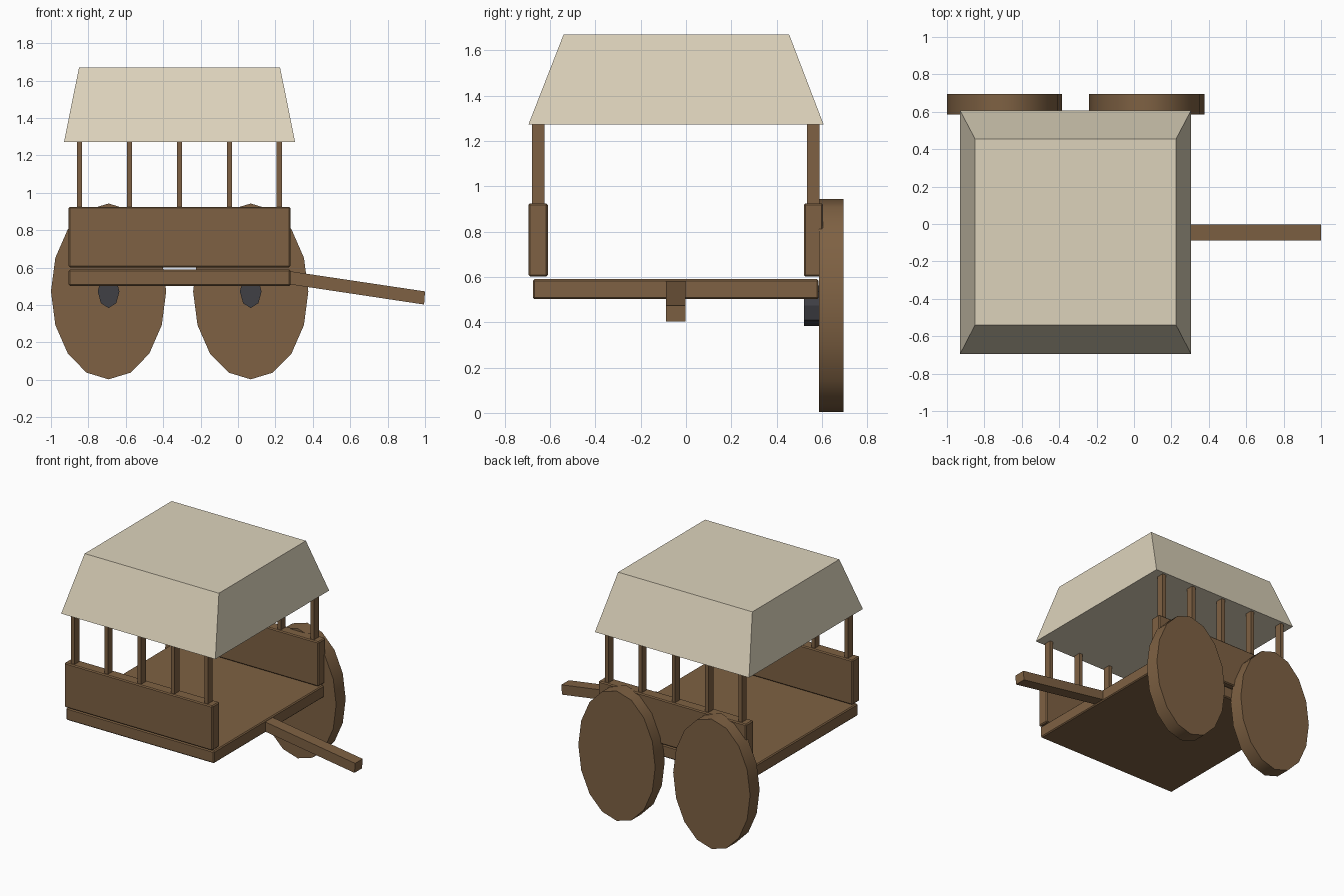
import bpy, bmesh, math

if "Cube" in bpy.data.objects:
    bpy.data.objects.remove(bpy.data.objects["Cube"])


def material(name, rgb):
    m = bpy.data.materials.new(name)
    m.diffuse_color = (*rgb, 1)
    m.use_nodes = True
    m.node_tree.nodes["Principled BSDF"].inputs["Base Color"].default_value = m.diffuse_color
    return m


WOOD = material("brown wood", (0.21, 0.12, 0.056))
CANVAS = material("cream canvas", (0.72, 0.65, 0.50))
IRON = material("dark iron", (0.05, 0.05, 0.06))


def finish(name, bm, mat, bevel=0):
    bmesh.ops.recalc_face_normals(bm, faces=bm.faces)
    me = bpy.data.meshes.new(name)
    bm.to_mesh(me)
    bm.free()
    me.materials.append(mat)
    ob = bpy.data.objects.new(name, me)
    bpy.context.collection.objects.link(ob)
    if bevel:
        mod = ob.modifiers.new("bevel", 'BEVEL')
        mod.width = bevel
        mod.segments = 1
    return ob


def hexahedron(name, ring_a, ring_b, mat, bevel=0):
    """Solid between two matching rings of points."""
    bm = bmesh.new()
    a = [bm.verts.new(p) for p in ring_a]
    b = [bm.verts.new(p) for p in ring_b]
    bm.faces.new(a)
    bm.faces.new(b)
    for i in range(4):
        j = (i + 1) % 4
        bm.faces.new((a[i], a[j], b[j], b[i]))
    return finish(name, bm, mat, bevel)


def rect(x0, x1, y0, y1, z):
    return [(x0, y0, z), (x1, y0, z), (x1, y1, z), (x0, y1, z)]


def box(name, x, y, z, mat, bevel=0):
    return hexahedron(name, rect(*x, *y, z[0]), rect(*x, *y, z[1]), mat, bevel)


def disc(name, x, z, rx, rz, y0, y1, sides, mat):
    """Elliptical disc with its axis along y."""
    bm = bmesh.new()
    rings = []
    for y in (y0, y1):
        rings.append([bm.verts.new((x + rx * math.cos(2 * math.pi * i / sides), y,
                                    z + rz * math.sin(2 * math.pi * i / sides)))
                      for i in range(sides)])
        bm.faces.new(rings[-1])
    for i in range(sides):
        j = (i + 1) % sides
        bm.faces.new((rings[0][i], rings[0][j], rings[1][j], rings[1][i]))
    return finish(name, bm, mat)


# Flat bed
box("bed", (-0.905, 0.28), (-0.675, 0.585), (0.502, 0.59), WOOD, 0.007)

# Side panels with the posts standing on them
for side, y0, y1 in (("front", -0.695, -0.61), ("back", 0.52, 0.605)):
    box(side + "_panel", (-0.905, 0.28), (y0, y1), (0.602, 0.925), WOOD, 0.007)
    for i in range(5):
        x = -0.847 + i * 0.267
        box(f"{side}_post_{i + 1}", (x - 0.014, x + 0.014),
            (y0 + 0.015, y1 - 0.015), (0.91, 1.29), WOOD)

# Tapered canopy
hexahedron("canopy", rect(-0.93, 0.305, -0.695, 0.607, 1.273),
           rect(-0.85, 0.225, -0.54, 0.455, 1.67), CANVAS)

# Sloping pull shaft
shaft = [(0.27, 0.512), (0.995, 0.403), (1.0, 0.473), (0.27, 0.582)]
hexahedron("pull_shaft", [(x, -0.088, z) for x, z in shaft],
           [(x, -0.002, z) for x, z in shaft], WOOD)

# Wheels and hubs along the back side
for label, x in (("left", -0.692), ("right", 0.068)):
    wheel = disc(label + "_wheel", x, 0.473, 0.308, 0.47, 0.586, 0.695, 16, WOOD)
    bpy.ops.object.select_all(action='DESELECT')
    wheel.select_set(True)
    bpy.context.view_layer.objects.active = wheel
    bpy.ops.object.shade_smooth_by_angle(angle=math.radians(40))
    disc(label + "_hub", x, 0.473, 0.058, 0.089, 0.52, 0.694, 8, IRON)
